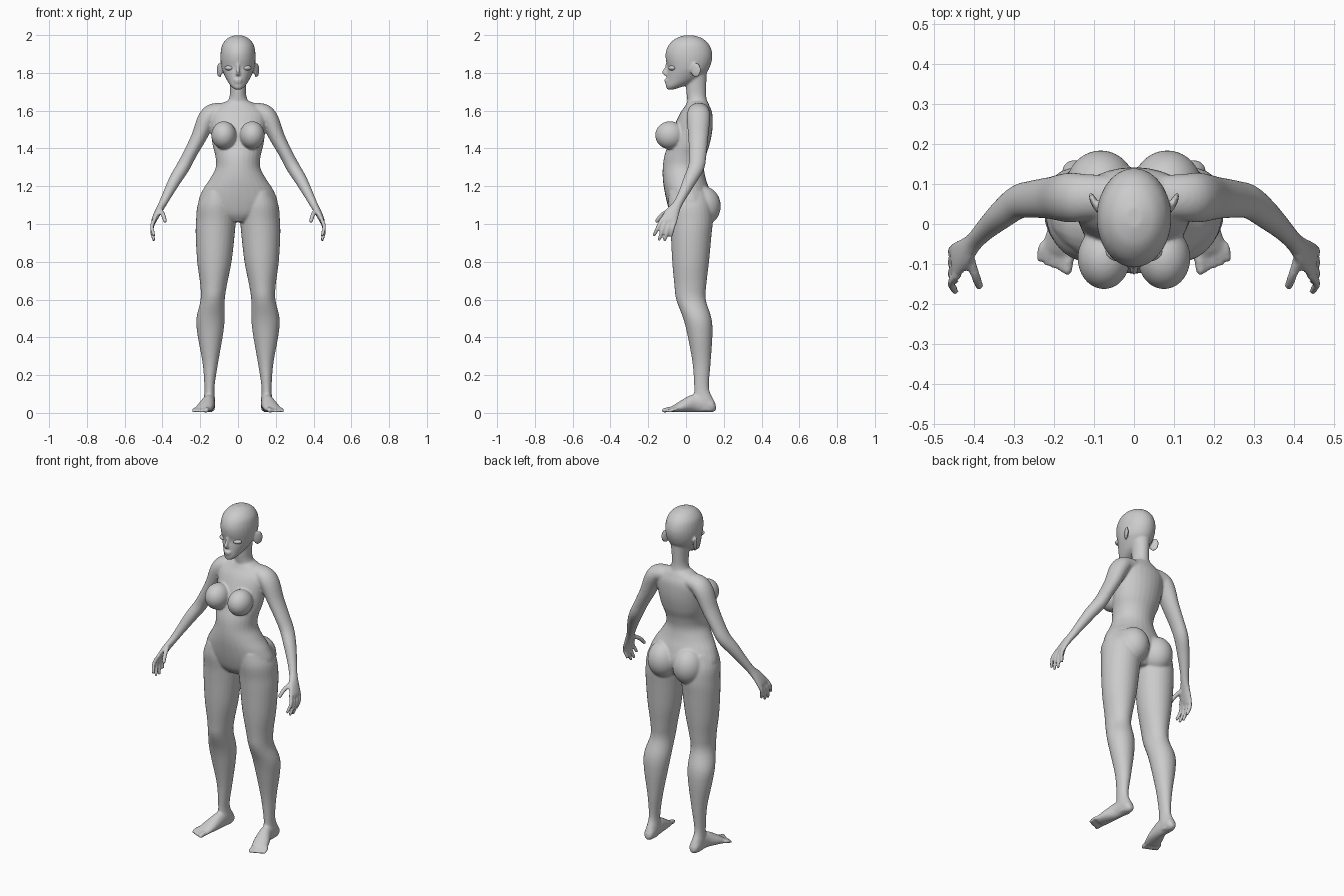
import bpy, bmesh, math
from mathutils import Vector, Matrix

SEG = 28
bm = bmesh.new()


def spline(pts, n=5):
    """Catmull-Rom through tuples of numbers."""
    out = []
    for i in range(len(pts) - 1):
        p0, p1, p2, p3 = pts[max(i - 1, 0)], pts[i], pts[i + 1], pts[min(i + 2, len(pts) - 1)]
        for k in range(n):
            t = k / n
            out.append([0.5 * (2 * b + (c - a) * t + (2 * a - 5 * b + 4 * c - d) * t * t
                               + (3 * b - a - 3 * c + d) * t ** 3)
                        for a, b, c, d in zip(p0, p1, p2, p3)])
    return out + [list(pts[-1])]


def skin(rings, sides):
    for s in sides:
        loops = [[bm.verts.new((p.x * s, p.y, p.z)) for p in r] for r in rings]
        for a, b in zip(loops, loops[1:]):
            for i in range(SEG):
                j = (i + 1) % SEG
                bm.faces.new((a[i], a[j], b[j], b[i]))
        bm.faces.new(loops[0])
        bm.faces.new(loops[-1])


def stack(sections, sides=(1,)):
    """Horizontal oval sections: z, x0, x1, y0, y1."""
    rings = []
    for z, x0, x1, y0, y1 in spline(sections):
        rings.append([Vector(((x0 + x1) / 2 + (x1 - x0) / 2 * math.cos(a),
                              (y0 + y1) / 2 + (y1 - y0) / 2 * math.sin(a), z))
                      for a in (math.tau * i / SEG for i in range(SEG))])
    skin(rings, sides)


def limb(path, ref, sides=(1, -1)):
    """Tube along path points x, y, z, ru, rv; rv lies along ref."""
    pts = spline(path)
    rings = []
    for i, (x, y, z, ru, rv) in enumerate(pts):
        a, b = pts[max(i - 1, 0)], pts[min(i + 1, len(pts) - 1)]
        t = (Vector(b[:3]) - Vector(a[:3])).normalized()
        v = Vector(ref)
        v = (v - t * v.dot(t)).normalized()
        u = t.cross(v)
        rings.append([Vector((x, y, z)) + u * ru * math.cos(q) + v * rv * math.sin(q)
                      for q in (math.tau * k / SEG for k in range(SEG))])
    skin(rings, sides)


def digit(base, mid, tip, r):
    """Finger or toe with a rounded end."""
    end = Vector(tip) + (Vector(tip) - Vector(mid)).normalized() * r * 0.7
    limb([(*base, r, r), (*mid, r, r), (*tip, r * .85, r * .85), (*end, r * .35, r * .35)], (0.3, 0.9, 0.3))


def blob(c, r, sides=(1, -1), tilt=0.0, target=None):
    for s in sides:
        m = Matrix.Translation((c[0] * s, c[1], c[2])) @ Matrix.Rotation(tilt * s, 4, 'Z') @ Matrix.Diagonal((*r, 1))
        bmesh.ops.create_uvsphere(target or bm, u_segments=32, v_segments=20, radius=1, matrix=m)


# torso
stack([(1.655, -.05, .05, .01, .11), (1.625, -.11, .11, -.005, .125), (1.58, -.15, .15, -.035, .14),
       (1.50, -.145, .145, -.07, .14), (1.42, -.135, .135, -.095, .125), (1.36, -.12, .12, -.115, .105),
       (1.30, -.118, .118, -.123, .095), (1.24, -.148, .148, -.123, .105), (1.18, -.187, .187, -.115, .125),
       (1.11, -.21, .21, -.10, .14), (1.05, -.17, .17, -.08, .12), (1.01, -.06, .06, -.05, .09)])
blob((.075, -.085, 1.47), (.066, .078, .074))
blob((.083, .09, 1.095), (.088, .094, .105))

# neck
stack([(1.80, -.05, .05, .0, .11), (1.72, -.043, .043, .0, .107), (1.67, -.046, .046, .005, .108),
       (1.62, -.07, .07, .01, .12)])

# head
stack([(1.712, -.018, .018, -.10, -.065), (1.73, -.038, .038, -.107, -.01), (1.76, -.058, .058, -.104, .06),
       (1.80, -.078, .078, -.100, .108), (1.83, -.088, .088, -.098, .126), (1.87, -.093, .093, -.107, .138),
       (1.91, -.092, .092, -.107, .138), (1.95, -.083, .083, -.09, .122), (1.982, -.057, .057, -.055, .088),
       (1.998, -.022, .022, -.01, .042)])
# nose, lips and ears
limb([(0, -.098, 1.85, .007, .008), (0, -.107, 1.82, .008, .01), (0, -.116, 1.802, .011, .011),
      (0, -.105, 1.79, .010, .008)], (0, 1, 0), (1,))
blob((0, -.103, 1.762), (.023, .012, .007), (1,))
blob((0, -.102, 1.750), (.020, .012, .007), (1,))
blob((.098, .052, 1.815), (.009, .03, .040), tilt=-.45)

# legs
stack([(1.17, .04, .18, -.09, .11), (1.10, .015, .214, -.095, .135), (1.02, .012, .222, -.085, .142),
       (.94, .018, .224, -.08, .135), (.80, .034, .216, -.073, .122), (.68, .058, .20, -.062, .108),
       (.60, .07, .198, -.052, .105), (.50, .07, .220, -.015, .135), (.41, .08, .214, .008, .14),
       (.26, .106, .187, .035, .13), (.13, .125, .178, .043, .122), (.06, .120, .182, .04, .15),
       (.012, .125, .178, .06, .15)], (1, -1))
# feet and toes
limb([(.15, .158, .035, .012, .016), (.15, .14, .035, .028, .033), (.152, .09, .05, .031, .048),
      (.156, .04, .05, .034, .047), (.172, -.02, .034, .044, .031), (.188, -.07, .018, .045, .016)], (0, 0, 1))
for i in range(5):
    x = .157 + .017 * i
    r = .014 if i == 0 else .0095
    digit((x, -.05, .02), (x + .006, -.085 + .006 * i, .019), (x + .01, -.118 + .007 * i, r * .9), r)

# arms
limb([(.03, .07, 1.60, .04, .05), (.12, .067, 1.592, .048, .058), (.162, .066, 1.558, .05, .062),
      (.207, .065, 1.46, .041, .053), (.252, .062, 1.375, .036, .047), (.289, .055, 1.305, .036, .043),
      (.332, .022, 1.235, .033, .036), (.372, -.015, 1.16, .026, .027), (.40, -.045, 1.105, .021, .025),
      (.425, -.073, 1.06, .018, .038), (.444, -.09, 1.02, .014, .045), (.446, -.095, 1.005, .009, .038)], (0, 1, 0))
# fingers and thumb
for i, (ty, tz) in enumerate([(-.168, .942), (-.142, .918), (-.112, .916), (-.08, .938)]):
    by = -.127 + .024 * i
    digit((.440, by, 1.03), (.456, (by + ty) / 2, (1.03 + tz) / 2), (.446, ty, tz), .0105)
digit((.415, -.07, 1.08), (.397, -.125, 1.05), (.386, -.155, 1.015), .012)

# body: fuse all forms into one smooth skin
bmesh.ops.recalc_face_normals(bm, faces=bm.faces)
mesh = bpy.data.meshes.new("body")
bm.to_mesh(mesh)
bm.free()
body = bpy.data.objects.new("body", mesh)
bpy.context.collection.objects.link(body)
rm = body.modifiers.new("fuse", 'REMESH')
rm.mode = 'VOXEL'
rm.voxel_size = .006
rm.use_smooth_shade = True
sm = body.modifiers.new("soften", 'SMOOTH')
sm.factor = .5
sm.iterations = 6

# eyes
eb = bmesh.new()
blob((.048, -.074, 1.826), (.024, .017, .013), tilt=.45, target=eb)
em = bpy.data.meshes.new("eyes")
eb.to_mesh(em)
eb.free()
for p in em.polygons:
    p.use_smooth = True
bpy.context.collection.objects.link(bpy.data.objects.new("eyes", em))
